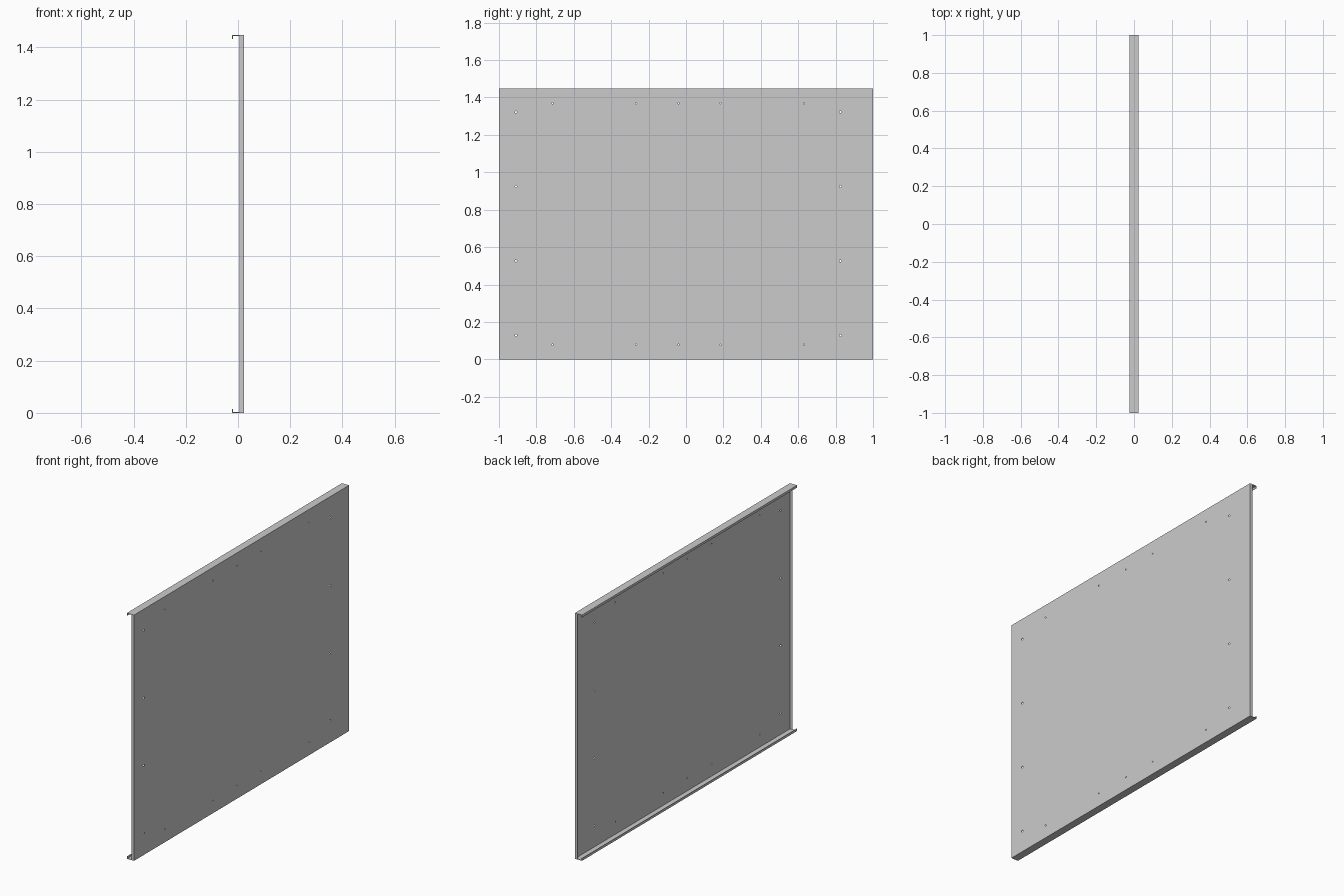
import bpy, bmesh, math
from mathutils import Matrix

if "Cube" in bpy.data.objects:
    bpy.data.objects.remove(bpy.data.objects["Cube"])

X0, X1, H, T = -0.023, 0.023, 1.447, 0.003   # depth range, height, sheet thickness
SIDE, LIP = 0.017, 0.014                     # side return depth, lip height


def finish(name, bm):
    bmesh.ops.recalc_face_normals(bm, faces=bm.faces)
    me = bpy.data.meshes.new(name)
    bm.to_mesh(me)
    bm.free()
    ob = bpy.data.objects.new(name, me)
    bpy.context.collection.objects.link(ob)
    return ob


def extrude_profile(name, pts, axis, a, b):
    """Extrude a closed profile: axis 'y' takes (x, z), axis 'z' takes (x, y)."""
    bm = bmesh.new()
    place = (lambda p, c: (p[0], c, p[1])) if axis == 'y' else (lambda p, c: (p[0], p[1], c))
    va = [bm.verts.new(place(p, a)) for p in pts]
    vb = [bm.verts.new(place(p, b)) for p in pts]
    bm.faces.new(va)
    bm.faces.new(vb)
    n = len(pts)
    for i in range(n):
        j = (i + 1) % n
        bm.faces.new((va[i], va[j], vb[j], vb[i]))
    return finish(name, bm)


# Folded sheet: face panel with top and bottom flanges ending in short lips
lower = [(X0, 0), (X0, LIP), (X0 + T, LIP), (X0 + T, T), (X1 - T, T)]
upper = [(x, H - z) for x, z in reversed(lower)]
panel = extrude_profile("panel", [(X1, 0)] + lower + upper + [(X1, H)], 'y', -1, 1)

# Side returns, folded back along both vertical edges
for s, side in ((-1, "left"), (1, "right")):
    y0, y1 = s * 1.0, s * (1.0 - T)
    extrude_profile(side + "_return",
                    [(X1 - SIDE, y0), (X1 - T, y0), (X1 - T, y1), (X1 - SIDE, y1)],
                    'z', T, H - T)

# Fastener holes through the face
holes = [(y, z, 0.004) for y in (-0.714, -0.267, -0.04, 0.184, 0.631) for z in (0.077, 1.37)]
holes += [(y, z, 0.0055) for y in (-0.909, 0.825) for z in (0.128, 0.526, 0.924, 1.322)]
bm = bmesh.new()
for y, z, r in holes:
    bmesh.ops.create_cone(bm, cap_ends=True, segments=16, radius1=r, radius2=r, depth=0.012,
                          matrix=Matrix.Translation((X1 - T / 2, y, z)) @ Matrix.Rotation(math.pi / 2, 4, 'Y'))
cutter = finish("hole_cutter", bm)
cutter.hide_render = True
cutter.hide_set(True)
mod = panel.modifiers.new("holes", 'BOOLEAN')
mod.object = cutter
mod.operation = 'DIFFERENCE'
mod.solver = 'EXACT'
